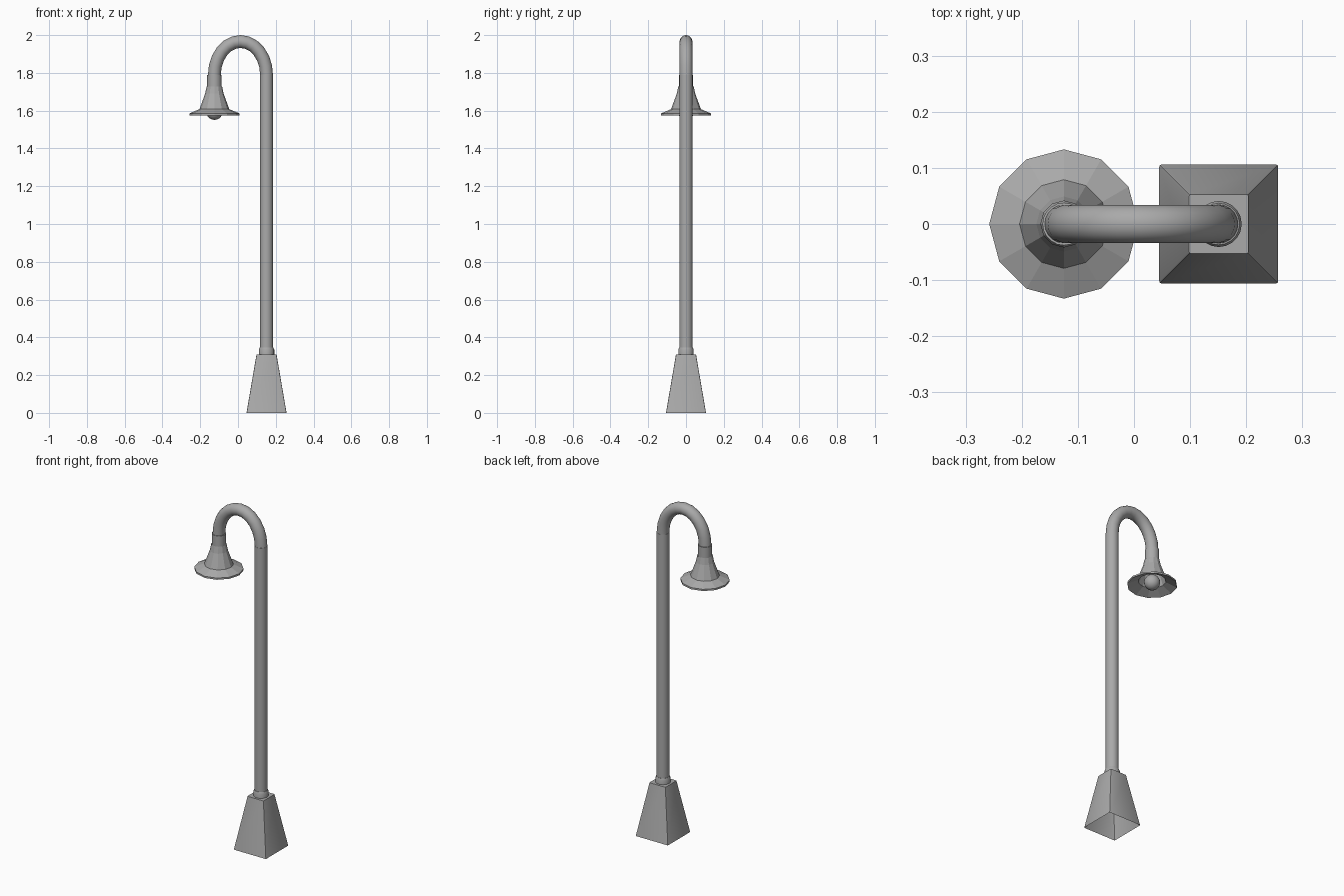
import bpy, bmesh, math
from mathutils import Vector

cube = bpy.data.objects.get("Cube")
if cube:
    bpy.data.objects.remove(cube, do_unlink=True)

grey = bpy.data.materials.new("painted grey metal")
grey.use_nodes = True
colour = (0.4, 0.4, 0.4, 1)
grey.diffuse_color = colour
grey.node_tree.nodes["Principled BSDF"].inputs["Base Color"].default_value = colour

POLE_X, LAMP_X = 0.151, -0.125


def finish(name, bm, smooth=True):
    bmesh.ops.recalc_face_normals(bm, faces=bm.faces)
    mesh = bpy.data.meshes.new(name)
    bm.to_mesh(mesh)
    bm.free()
    obj = bpy.data.objects.new(name, mesh)
    bpy.context.collection.objects.link(obj)
    mesh.materials.append(grey)
    if smooth:
        bpy.ops.object.select_all(action="DESELECT")
        obj.select_set(True)
        bpy.context.view_layer.objects.active = obj
        bpy.ops.object.shade_smooth_by_angle(angle=math.radians(40))
    return obj


def bridge(bm, rings):
    for a, b in zip(rings, rings[1:]):
        n = len(a)
        for i in range(n):
            j = (i + 1) % n
            bm.faces.new((a[i], a[j], b[j], b[i]))


def lathe(name, x, profile, sides, closed=False, smooth=True):
    """Turn a profile of (radius, z) points about a vertical axis at x."""
    bm = bmesh.new()
    rings = []
    for r, z in profile:
        turns = [math.tau * i / sides for i in range(sides)]
        rings.append([bm.verts.new((x + r * math.cos(t), r * math.sin(t), z)) for t in turns])
    bridge(bm, rings)
    if closed:
        bm.faces.new(rings[0])
        bm.faces.new(rings[-1])
    return finish(name, bm, smooth)


# Tapered square base, open underneath, with softened corners
bm = bmesh.new()
rings = []
for half, z in ((0.106, 0), (0.053, 0.31)):
    corners = ((-half, -half), (half, -half), (half, half), (-half, half))
    rings.append([bm.verts.new((POLE_X + x, y, z)) for x, y in corners])
bridge(bm, rings)
bm.faces.new(rings[-1])
upright = [e for e in bm.edges if abs(e.verts[0].co.z - e.verts[1].co.z) > 0.1]
bmesh.ops.bevel(bm, geom=upright, offset=0.004, segments=2, affect="EDGES", profile=0.5)
finish("base", bm)

# Pole and the ring at its foot
lathe("pole", POLE_X, [(0.035, 0.3), (0.035, 1.79)], 20, closed=True)
lathe("foot_collar", POLE_X, [(0.041, 0.305), (0.041, 0.335), (0.037, 0.345)], 20, closed=True)

# Curved arm: a round tube swept over a half ellipse
bm = bmesh.new()
half_span, rise, tube, steps, sides = (POLE_X - LAMP_X) / 2, 0.176, 0.034, 12, 20
rings = []
for s in range(steps + 1):
    t = math.pi * s / steps
    centre = Vector(((POLE_X + LAMP_X) / 2 + half_span * math.cos(t), 0, 1.79 + rise * math.sin(t)))
    outward = Vector((rise * math.cos(t), 0, half_span * math.sin(t))).normalized()
    turns = [math.tau * i / sides for i in range(sides)]
    rings.append([bm.verts.new(centre + tube * (outward * math.cos(u) + Vector((0, math.sin(u), 0))))
                  for u in turns])
bridge(bm, rings)
finish("curved_arm", bm)

# Lamp neck, faceted shade with a hollow underside, and bulb
lathe("lamp_neck", LAMP_X, [(0.038, 1.725), (0.038, 1.79)], 20, closed=True)
lathe("lamp_shade", LAMP_X,
      [(0.041, 1.728), (0.049, 1.69), (0.079, 1.608), (0.133, 1.585), (0.133, 1.575),
       (0.074, 1.602), (0.044, 1.69), (0.036, 1.723)], 12, smooth=False)
bm = bmesh.new()
bmesh.ops.create_uvsphere(bm, u_segments=16, v_segments=10, radius=0.043)
bmesh.ops.translate(bm, vec=(LAMP_X, 0, 1.594), verts=bm.verts)
finish("bulb", bm)
